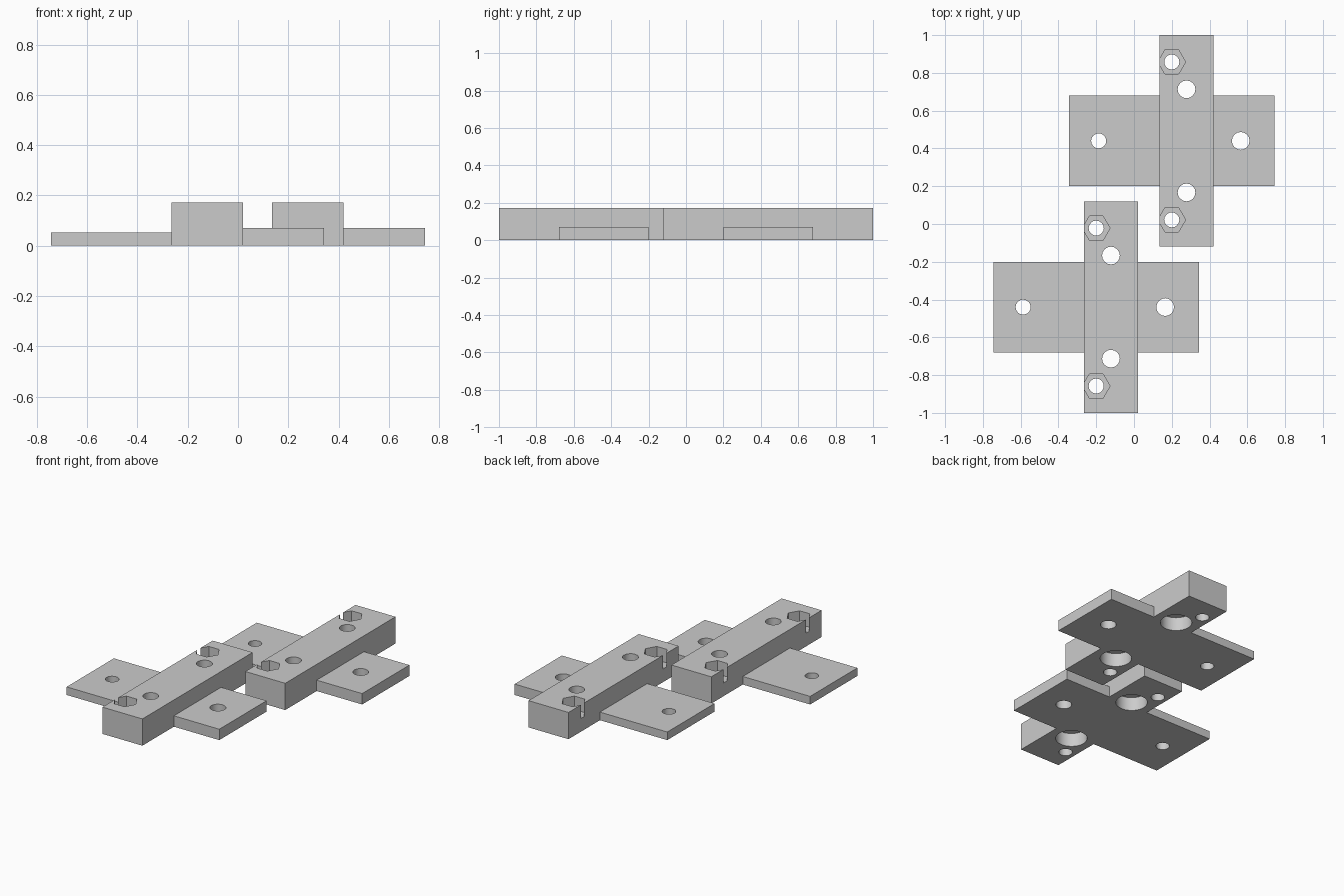
import bpy
import math
from mathutils import Vector

cube = bpy.data.objects.get("Cube")
if cube:
    bpy.data.objects.remove(cube, do_unlink=True)

grey = bpy.data.materials.new("plain grey")
grey.use_nodes = True
grey.diffuse_color = (0.6, 0.6, 0.6, 1)
grey.node_tree.nodes["Principled BSDF"].inputs["Base Color"].default_value = grey.diffuse_color

HEIGHT, THIN, THICK = 0.172, 0.052, 0.07
BAR_MIN, BAR_MAX, REACH = -0.064, 0.22, 0.543
BAR_MID = (BAR_MIN + BAR_MAX) / 2


def box(name, low, high):
    low, high = Vector(low), Vector(high)
    bpy.ops.mesh.primitive_cube_add(size=1, location=(low + high) / 2)
    obj = bpy.context.object
    obj.name = name
    obj.scale = high - low
    bpy.ops.object.transform_apply(location=True, rotation=False, scale=True)
    return obj


def prism(x, y, low, high, radius, sides, turn=0.0):
    bpy.ops.mesh.primitive_cylinder_add(vertices=sides, radius=radius, depth=high - low,
                                        location=(x, y, (low + high) / 2), rotation=(0, 0, turn))
    return bpy.context.object


def combine(target, tool, operation):
    mod = target.modifiers.new(operation.lower(), "BOOLEAN")
    mod.operation, mod.solver, mod.object = operation, "EXACT", tool
    bpy.context.view_layer.objects.active = target
    bpy.ops.object.modifier_apply(modifier=mod.name)
    bpy.data.objects.remove(tool, do_unlink=True)


# Raised bar with a thin and a thick wing
bracket = box("front_bracket", (BAR_MIN, -0.56, 0), (BAR_MAX, 0.56, HEIGHT))
combine(bracket, box("thin_wing", (-REACH, -0.24, 0), (BAR_MID, 0.24, THIN)), "UNION")
combine(bracket, box("thick_wing", (BAR_MID, -0.24, 0), (REACH, 0.24, THICK)), "UNION")

# Wing holes
combine(bracket, prism(-0.387, 0, -0.1, 0.3, 0.04, 16), "DIFFERENCE")
combine(bracket, prism(0.365, 0, -0.1, 0.3, 0.047, 16), "DIFFERENCE")

for side in (-1, 1):
    # Bolt hole with a wide counterbore underneath
    combine(bracket, prism(BAR_MID, side * 0.273, -0.1, 0.3, 0.047, 16), "DIFFERENCE")
    combine(bracket, prism(BAR_MID, side * 0.273, -0.1, 0.086, 0.092, 36), "DIFFERENCE")
    # Hexagonal nut pocket that breaks through the bar side
    combine(bracket, prism(0, side * 0.418, -0.1, 0.3, 0.04, 16), "DIFFERENCE")
    combine(bracket, prism(0, side * 0.418, 0.085, 0.3, 0.073, 6, math.radians(30)), "DIFFERENCE")

bracket.data.materials.clear()
bracket.data.materials.append(grey)
for face in bracket.data.polygons:
    face.material_index = 0
bpy.ops.object.select_all(action="DESELECT")
bracket.select_set(True)
bpy.context.view_layer.objects.active = bracket
bpy.ops.object.shade_smooth_by_angle(angle=math.radians(30))

# Matching pair, set diagonally
bracket.location = (-0.2, -0.44, 0)
back = bracket.copy()
back.name = "back_bracket"
back.location = (0.2, 0.44, 0)
bpy.context.collection.objects.link(back)
